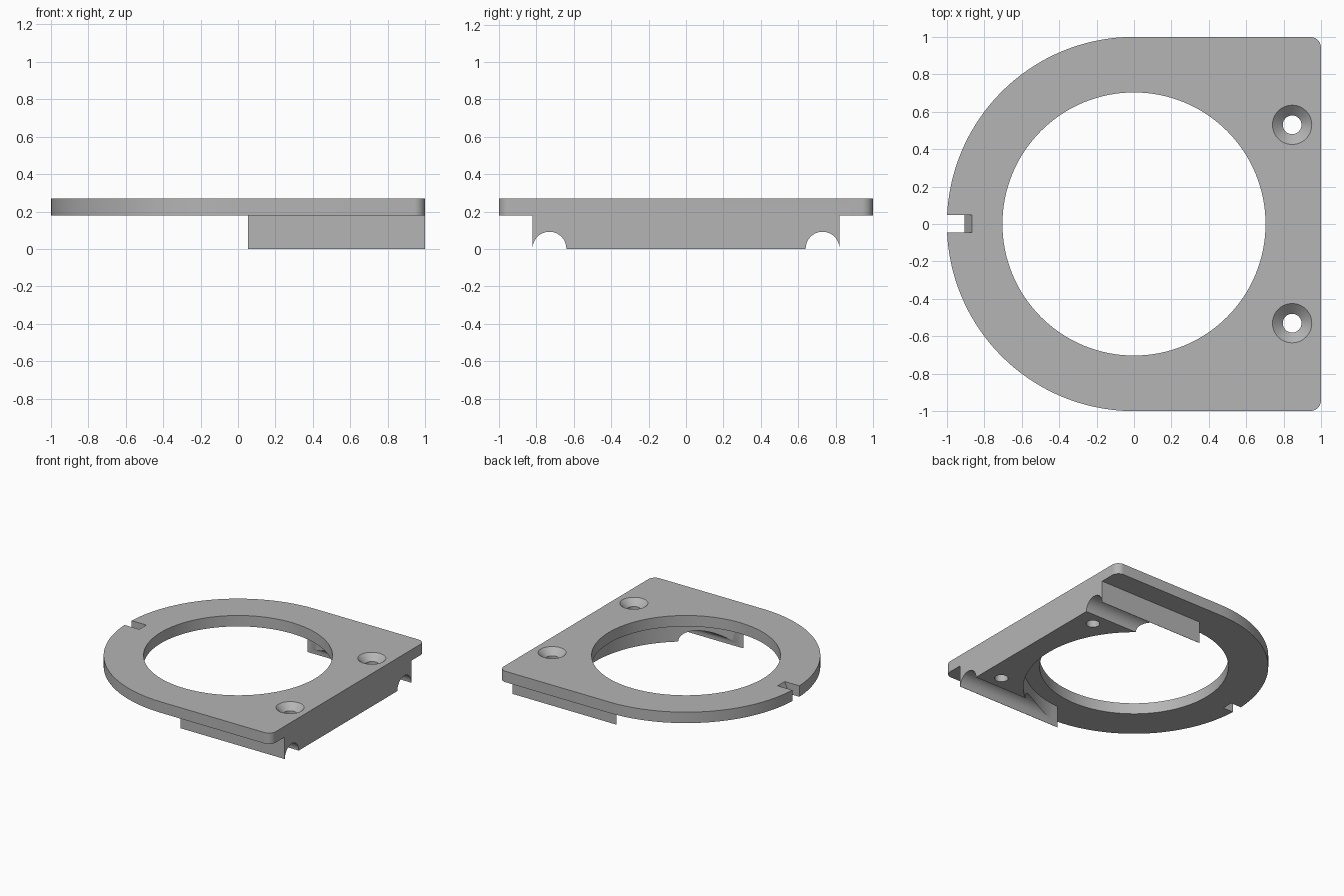
import bpy, math

cube = bpy.data.objects.get("Cube")
if cube:
    bpy.data.objects.remove(cube, do_unlink=True)

TOP, UNDER = 0.27, 0.18      # plate heights
HOLE_Y = 0.53

grey = bpy.data.materials.new("plain grey")
grey.use_nodes = True
colour = (0.46, 0.46, 0.46, 1)
grey.diffuse_color = colour
grey.node_tree.nodes["Principled BSDF"].inputs["Base Color"].default_value = colour


def prism(name, outline, offset):
    """Extrude a closed 3D outline along an offset vector."""
    n = len(outline)
    far = [tuple(a + b for a, b in zip(p, offset)) for p in outline]
    faces = [list(range(n))[::-1], list(range(n, 2 * n))]
    faces += [[i, (i + 1) % n, (i + 1) % n + n, i + n] for i in range(n)]
    mesh = bpy.data.meshes.new(name)
    mesh.from_pydata(list(outline) + far, [], faces)
    mesh.materials.append(grey)
    obj = bpy.data.objects.new(name, mesh)
    bpy.context.collection.objects.link(obj)
    # consistent outward normals whatever the winding
    bpy.context.view_layer.objects.active = obj
    bpy.ops.object.select_all(action='DESELECT')
    obj.select_set(True)
    bpy.ops.object.mode_set(mode='EDIT')
    bpy.ops.mesh.select_all(action='SELECT')
    bpy.ops.mesh.normals_make_consistent(inside=False)
    bpy.ops.object.mode_set(mode='OBJECT')
    return obj


def box(name, x0, x1, y0, y1, z0, z1):
    return prism(name, [(x0, y0, z0), (x1, y0, z0), (x1, y1, z0), (x0, y1, z0)],
                 (0, 0, z1 - z0))


def cone(name, r0, r1, depth, location, rotation=(0, 0, 0), sides=96):
    bpy.ops.mesh.primitive_cone_add(vertices=sides, radius1=r0, radius2=r1,
                                    depth=depth, location=location, rotation=rotation)
    obj = bpy.context.object
    obj.name = name
    obj.data.materials.append(grey)
    return obj


def combine(target, tool, operation='DIFFERENCE'):
    mod = target.modifiers.new(tool.name, 'BOOLEAN')
    mod.object, mod.operation, mod.solver = tool, operation, 'EXACT'
    bpy.context.view_layer.objects.active = target
    bpy.ops.object.modifier_apply(modifier=mod.name)
    bpy.data.objects.remove(tool, do_unlink=True)


def arc(cx, cy, r, start, end, steps):
    for i in range(steps + 1):
        a = math.radians(start + (end - start) * i / steps)
        yield (cx + r * math.cos(a), cy + r * math.sin(a), UNDER)


# D-shaped plate: half disc on one side, rounded corners on the other
corner = 0.06
outline = [*arc(0, 0, 1, 90, 270, 72),
           *arc(1 - corner, corner - 1, corner, -90, 0, 10),
           *arc(1 - corner, 1 - corner, corner, 0, 90, 10)]
plate = prism("ring_plate", outline, (0, 0, TOP - UNDER))
combine(plate, cone("bore", 0.703, 0.703, 1, (0, 0, 0.2), sides=128))

# Mounting block below, hollowed by a wider bore and two lengthwise grooves
block = box("mounting_block", 0, 1, -0.822, 0.822, 0, 0.22)
combine(block, cone("wide_bore", 0.824, 0.824, 1, (0, 0, 0.2), sides=128))
for side in (-1, 1):
    combine(block, cone("groove", 0.09, 0.09, 3, (0.5, side * 0.73, 0.002),
                        (0, math.pi / 2, 0), 64))
combine(plate, block, 'UNION')

# Countersunk screw holes
for side in (-1, 1):
    y = side * HOLE_Y
    combine(plate, cone("screw_hole", 0.05, 0.05, 1, (0.845, y, 0.2), sides=48))
    # slightly extended above the top so that the cut is clean
    combine(plate, cone("countersink", 0.05, 0.116, 0.06, (0.845, y, TOP - 0.02), sides=48))

# Edge notch with a sloping inner end
notch = [(-1.1, -0.045, 0.1), (-0.943, -0.045, 0.1),
         (-0.82, -0.045, 0.37), (-1.1, -0.045, 0.37)]
combine(plate, prism("notch", notch, (0, 0.092, 0)))

# Smooth the curved walls, keep the edges crisp
bpy.ops.object.select_all(action='DESELECT')
plate.select_set(True)
bpy.context.view_layer.objects.active = plate
bpy.ops.object.shade_smooth_by_angle(angle=math.radians(25))
